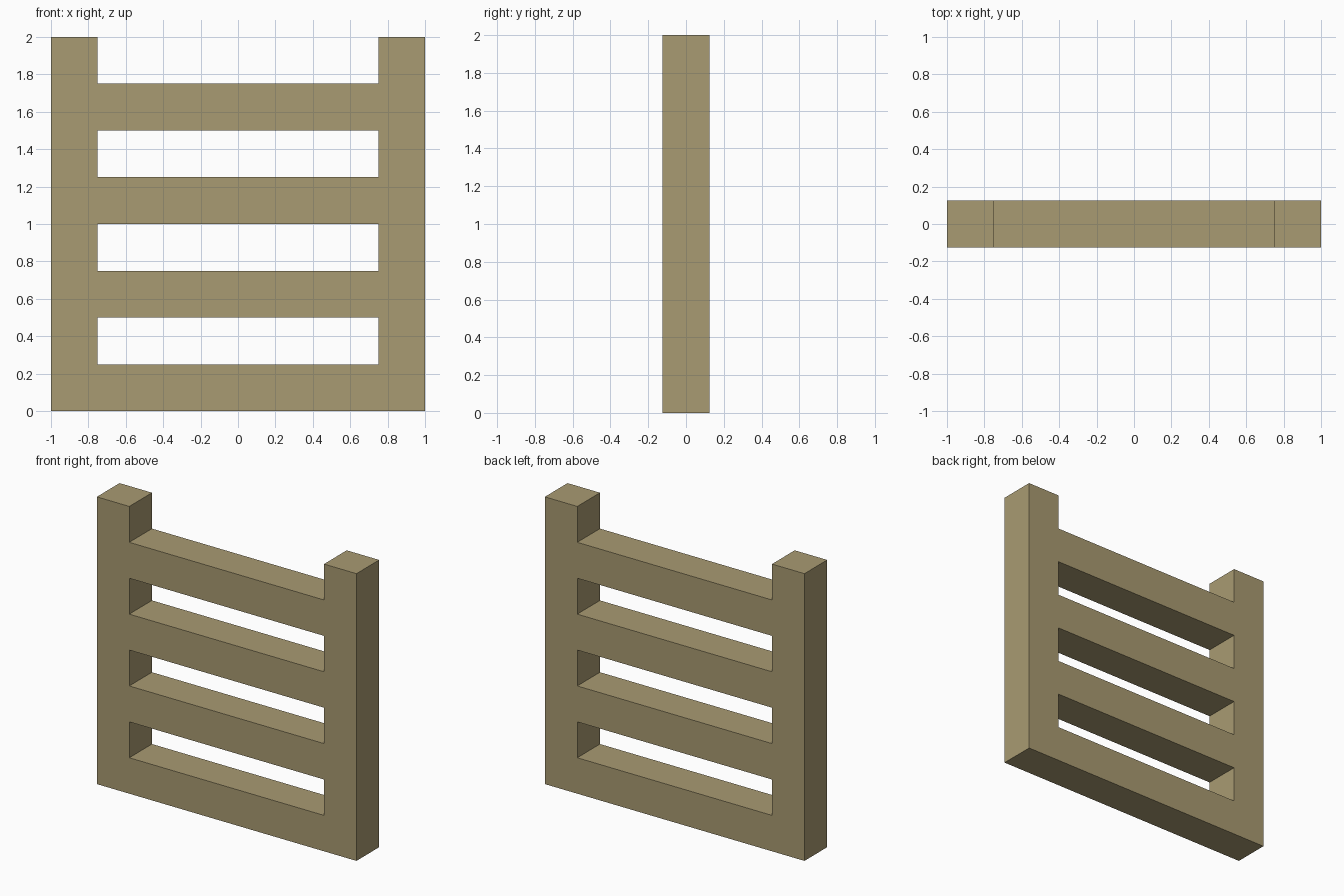
import bpy, bmesh

if "Cube" in bpy.data.objects:
    bpy.data.objects.remove(bpy.data.objects["Cube"])

STEP = 0.25            # post width, rung height, gap height and depth
XS = (-1.0, -0.75, 0.75, 1.0)
ROWS = 8

wood = bpy.data.materials.new("tan wood")
wood.diffuse_color = (0.397, 0.328, 0.168, 1.0)
wood.use_nodes = True
wood.node_tree.nodes["Principled BSDF"].inputs["Base Color"].default_value = wood.diffuse_color

bm = bmesh.new()
grid = {}


def vert(i, j):
    if (i, j) not in grid:
        grid[i, j] = bm.verts.new((XS[i], -STEP / 2, j * STEP))
    return grid[i, j]


# front face: two full-height posts, with a rung in every other row
for j in range(ROWS):
    for i in range(3):
        if i != 1 or j % 2 == 0:
            bm.faces.new([vert(i, j), vert(i + 1, j), vert(i + 1, j + 1), vert(i, j + 1)])

# thickness: extrude the front to the back, keeping the front faces
front = bm.faces[:]
ext = bmesh.ops.extrude_face_region(bm, geom=front, use_keep_orig=True)
moved = [g for g in ext["geom"] if isinstance(g, bmesh.types.BMVert)]
bmesh.ops.translate(bm, verts=moved, vec=(0, STEP, 0))
bmesh.ops.recalc_face_normals(bm, faces=bm.faces[:])

mesh = bpy.data.meshes.new("ladder_fence")
bm.to_mesh(mesh)
bm.free()
mesh.materials.append(wood)
bpy.context.collection.objects.link(bpy.data.objects.new("ladder_fence", mesh))
